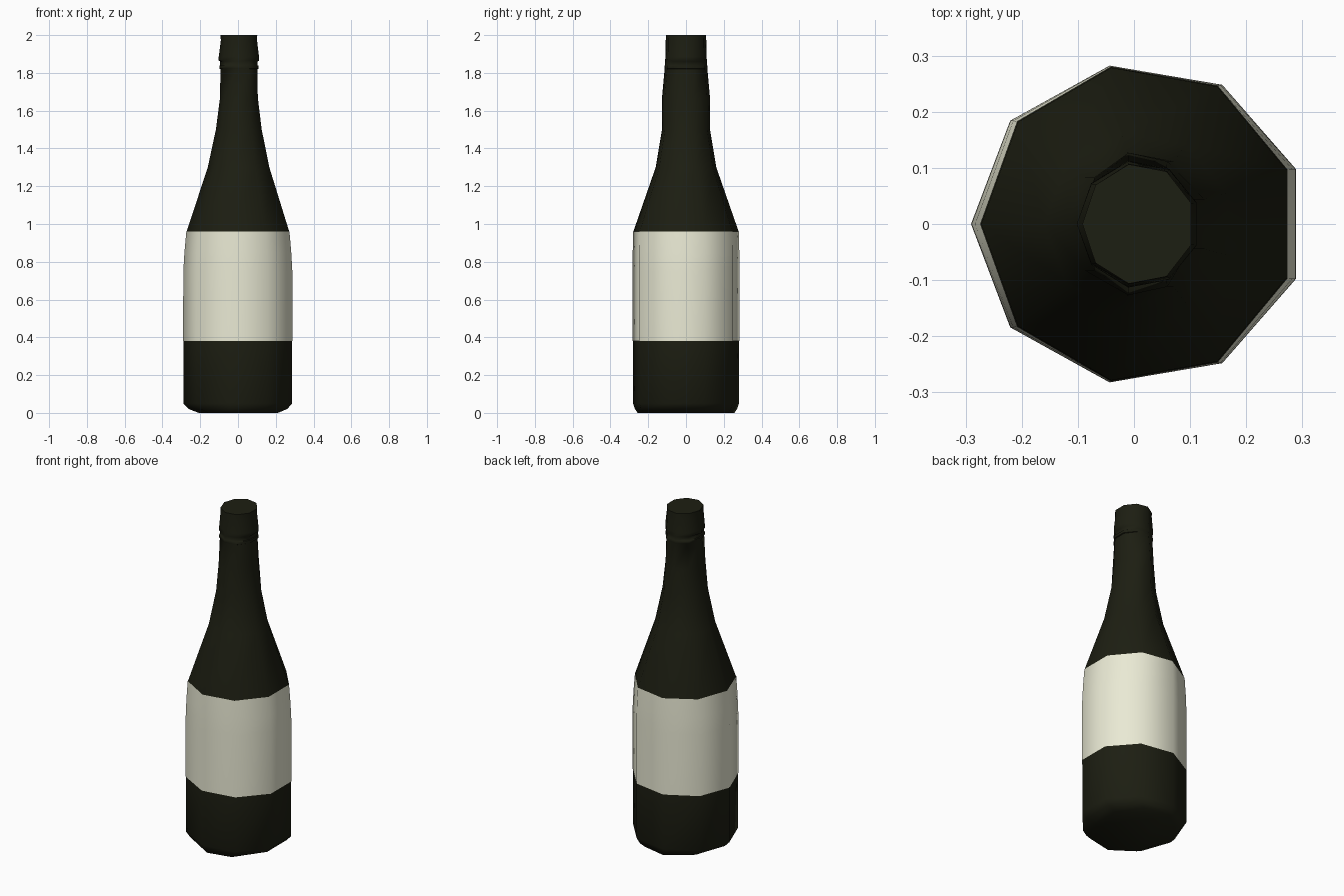
import bpy, math

if "Cube" in bpy.data.objects:
    bpy.data.objects.remove(bpy.data.objects["Cube"])

SIDES = 9
CX = 0.008  # nonagon points to -x, so its axis sits slightly to +x


def material(name, color):
    m = bpy.data.materials.new(name)
    m.diffuse_color = color
    m.use_nodes = True
    m.node_tree.nodes["Principled BSDF"].inputs["Base Color"].default_value = m.diffuse_color
    return m


def loft(name, profile, mat, capped=True):
    """Stack nine-sided rings given as (z, x radius, y radius)."""
    verts, faces = [], []
    for z, rx, ry in profile:
        for k in range(SIDES):
            a = math.pi + 2 * math.pi * k / SIDES
            verts.append((CX + rx * math.cos(a), ry * math.sin(a), z))
    for i in range(len(profile) - 1):
        for k in range(SIDES):
            a, b = i * SIDES + k, i * SIDES + (k + 1) % SIDES
            faces.append((a, b, b + SIDES, a + SIDES))
    if capped:
        faces.append(tuple(reversed(range(SIDES))))
        faces.append(tuple(range(len(verts) - SIDES, len(verts))))
    me = bpy.data.meshes.new(name)
    me.from_pydata(verts, [], faces)
    me.materials.append(mat)
    ob = bpy.data.objects.new(name, me)
    bpy.context.collection.objects.link(ob)
    bpy.ops.object.select_all(action='DESELECT')
    bpy.context.view_layer.objects.active = ob
    ob.select_set(True)
    bpy.ops.object.shade_smooth_by_angle(angle=math.radians(50))
    return ob


glass = material("dark_glass", (0.012, 0.013, 0.006, 1))
paper = material("cream_paper", (0.82, 0.82, 0.66, 1))

# Body, shoulder, neck with two thin rings, and lip
loft("bottle", [
    (0.0, 0.215, 0.260), (0.02, 0.268, 0.274), (0.05, 0.297, 0.285),
    (0.38, 0.297, 0.285), (0.75, 0.296, 0.285), (0.85, 0.290, 0.285),
    (0.96, 0.280, 0.283), (1.30, 0.168, 0.163), (1.50, 0.125, 0.129),
    (1.67, 0.103, 0.129), (1.82, 0.101, 0.115),
    (1.822, 0.107, 0.115), (1.838, 0.107, 0.115), (1.84, 0.102, 0.114),
    (1.86, 0.102, 0.114), (1.865, 0.110, 0.113), (1.885, 0.110, 0.110),
    (1.97, 0.099, 0.109), (2.0, 0.100, 0.108)], glass)

# Paper label wrapped around the body
loft("label", [
    (0.38, 0.2985, 0.2865), (0.75, 0.2975, 0.2865), (0.85, 0.2915, 0.2865),
    (0.96, 0.2815, 0.2845)], paper, capped=False)
